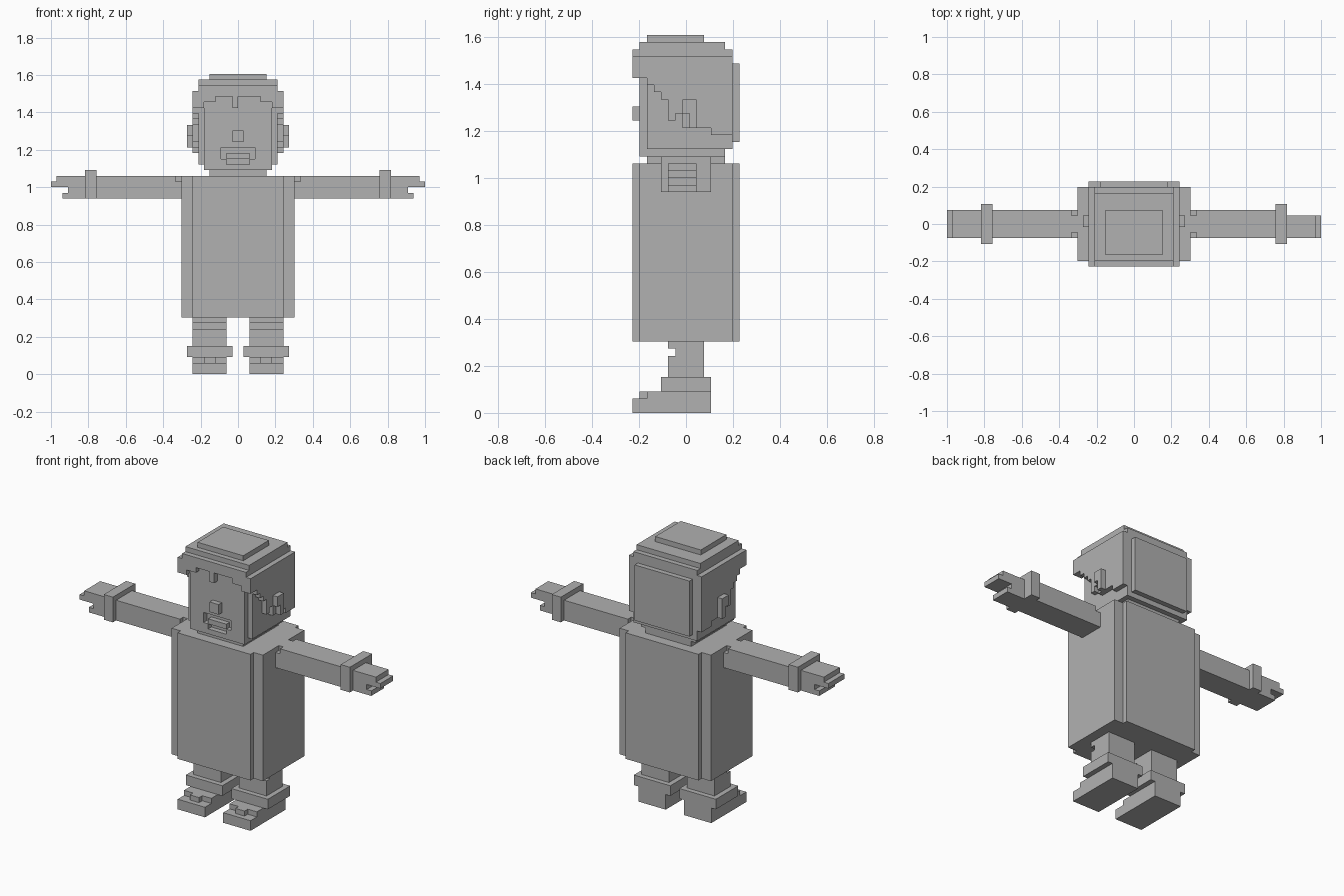
import bpy, bmesh
from mathutils import Vector

if "Cube" in bpy.data.objects:
    bpy.data.objects.remove(bpy.data.objects["Cube"])

U = 2 / 66          # size of one block
grey = bpy.data.materials.new("plain_grey")
grey.diffuse_color = (0.44, 0.44, 0.44, 1)
grey.use_nodes = True
grey.node_tree.nodes["Principled BSDF"].inputs["Base Color"].default_value = grey.diffuse_color


def cells(box):
    """All grid cells inside x0,x1,y0,y1,z0,z1 (y lies on half units)."""
    x0, x1, y0, y1, z0, z1 = box
    return {(x, y, z) for x in range(x0, x1)
            for y in range(int(y0 + 7.5), int(y1 + 7.5))
            for z in range(z0, z1)}


def part(name, boxes, cuts=()):
    """Union of boxes minus cuts, as one clean shell."""
    solid = set().union(*[cells(b) for b in boxes])
    for c in cuts:
        solid -= cells(c)
    bm = bmesh.new()
    verts = {}

    def vert(p):
        if p not in verts:
            verts[p] = bm.verts.new(Vector((p[0], p[1] - 7.5, p[2])) * U)
        return verts[p]

    for c in solid:
        for axis in range(3):
            a, b = (axis + 1) % 3, (axis + 2) % 3
            for side in (0, 1):
                n = list(c)
                n[axis] += 1 if side else -1
                if tuple(n) in solid:
                    continue
                quad = []
                for da, db in ((0, 0), (1, 0), (1, 1), (0, 1)):
                    p = list(c)
                    p[axis] += side
                    p[a] += da
                    p[b] += db
                    quad.append(vert(tuple(p)))
                bm.faces.new(quad if side else quad[::-1])
    bmesh.ops.dissolve_limit(bm, angle_limit=0.01, verts=bm.verts[:], edges=bm.edges[:])
    mesh = bpy.data.meshes.new(name)
    bm.to_mesh(mesh)
    bm.free()
    mesh.materials.append(grey)
    obj = bpy.data.objects.new(name, mesh)
    bpy.context.collection.objects.link(obj)


def flip(boxes, s):
    """Mirror boxes across x when s is -1."""
    return [b if s > 0 else (-b[1], -b[0], *b[2:]) for b in boxes]


# Long robe with raised front and back panels
part("robe", [(-10, 10, -6.5, 6.5, 10, 35), (-8, 8, -7.5, 7.5, 10, 35)])

for s, side in ((1, "right"), (-1, "left")):
    # Sleeve, notched at the top corners of the shoulder
    part(side + "_sleeve", flip([(10, 25, -2.5, 2.5, 31, 35)], s),
         flip([(10, 11, -2.5, -1.5, 34, 35), (10, 11, 1.5, 2.5, 34, 35)], s))
    part(side + "_cuff", flip([(25, 27, -3.5, 3.5, 31, 36)], s))
    # Hand with fingers above a shorter thumb
    back = 1.5 if s > 0 else 2.5
    part(side + "_hand", flip([(27, 32, -2.5, back, 33, 35), (32, 33, -2.5, back, 33, 34),
                               (27, 30, -2.5, back, 32, 33), (27, 31, -2.5, back, 31, 32)], s))
    # Leg with a groove below the robe
    part(side + "_leg", flip([(2, 8, -2.5, 2.5, 5, 10)], s),
         flip([(2, 8, -2.5, -1.5, 8, 9)], s))
    part(side + "_ankle_cuff", flip([(1, 9, -3.5, 3.5, 3, 5)], s))
    # Shoe with a raised tab on the toe
    part(side + "_shoe", flip([(2, 8, -7.5, 3.5, 0, 2), (2, 8, -5.5, 3.5, 2, 3),
                               (4, 6, -6.5, -5.5, 2, 3)], s))
    # Ear, hollow in the middle
    part(side + "_ear", flip([(7, 9, -0.5, 1.5, 40, 44)], s),
         flip([(8, 9, -0.5, 0.5, 40, 42)], s))

# Neck and head, with a recessed mouth
part("neck", [(-5, 5, -5.5, 5.5, 35, 36)])
part("head", [(-6, 6, -6.5, 5.5, 36, 50), (-7, 7, -5.5, 5.5, 37, 50)],
     [(-3, 3, -6.5, -5.5, 38, 40), (-2, 2, -6.5, -5.5, 37, 38)])
part("nose", [(-1, 1, -7.5, -6.5, 41, 43)])
part("lower_teeth", [(-2, 2, -6.5, -5.5, 38, 39)])

# Hair: stepped crown, back panel, fringe and sloping sides
hair = [(-5, 5, -5.5, 2.5, 52, 53),
        (-7, 7, -6.5, 5.5, 51, 52),
        (-7, 7, -7.5, 6.5, 50, 51),
        (-8, 8, -6.5, 6.5, 49, 50),
        (-7, 7, 5.5, 6.5, 37, 50),
        (-6, 6, 6.5, 7.5, 38, 49)]
# Fringe bottom heights, from the left temple to the right
fringe = [(-8, -6, 47), (-6, -4, 48), (-4, -1, 49), (-1, 0, 47), (0, 4, 49), (4, 6, 48), (6, 8, 47)]
hair += [(x0, x1, -7.5, -6.5, z, 50) for x0, x1, z in fringe]
# Side hair bottom heights, from front to back
slope = [47, 46, 45, 44, 41, 42, 44, 43, 40, 40, 39, 39, 39]
for s in (1, -1):
    for i, z in enumerate(slope):
        hair += flip([(7, 8, i - 6.5, i - 5.5, z, 50)], s)
    hair += flip([(6, 7, -6.5, -5.5, 47, 50)], s)
part("hair", hair)
